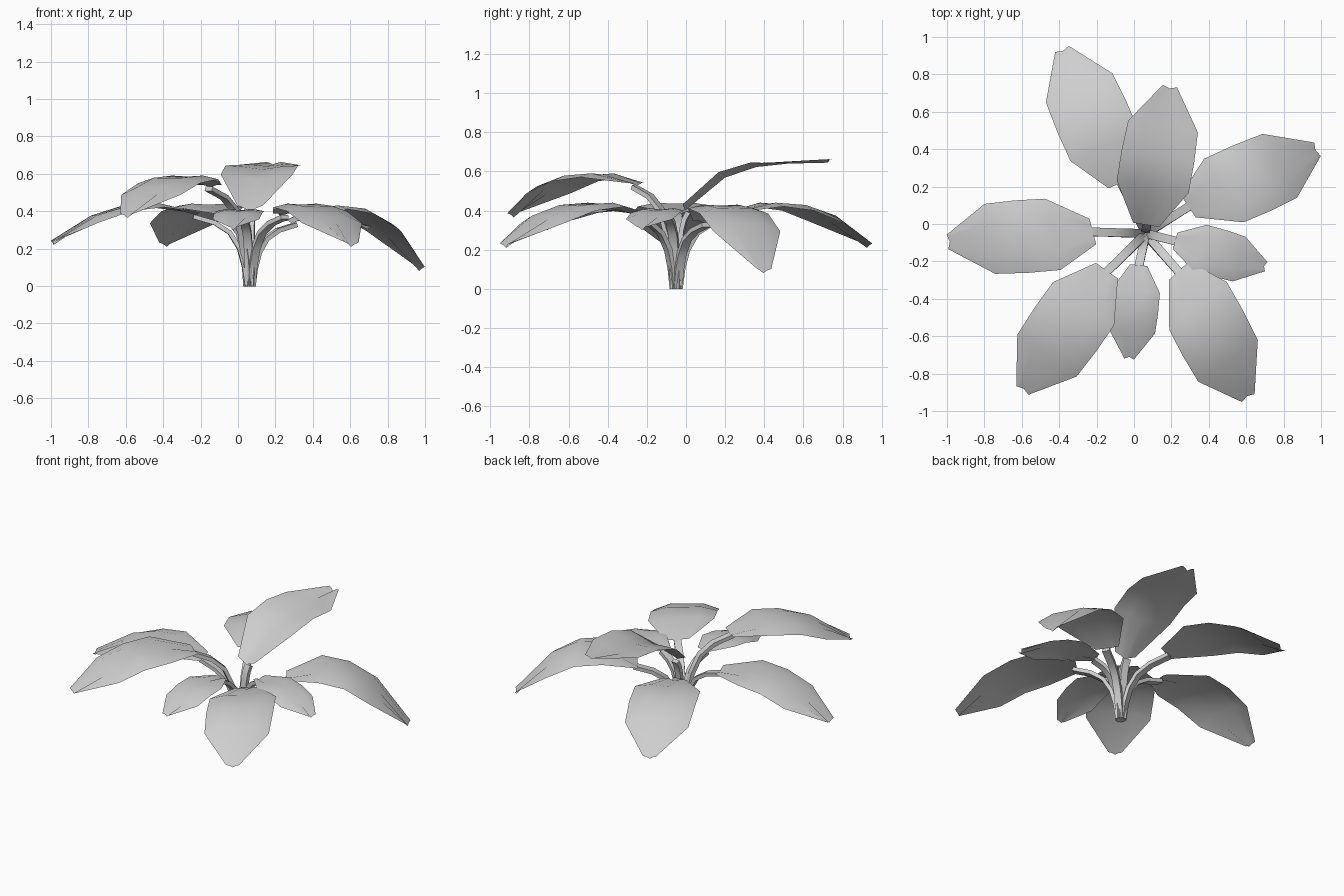
import bpy, bmesh, math
from mathutils import Vector, Matrix

cube = bpy.data.objects.get("Cube")
if cube:
    bpy.data.objects.remove(cube)

grey = bpy.data.materials.new("light_grey")
grey.use_nodes = True
grey.diffuse_color = (0.62, 0.62, 0.62, 1)
grey.node_tree.nodes["Principled BSDF"].inputs["Base Color"].default_value = (0.62, 0.62, 0.62, 1)

ROOT = Vector((0.062, -0.05, 0))
STATIONS = (0, 0.28, 0.5, 0.72, 1)      # rows along a blade
WIDTHS = (0.36, 1, 1.01, 0.97, 0.2)     # share of the half width at each row
# height of the midrib as a share of the climb, then rise of the rim per half width
ARCHED = (0.74, 1, 0.96, 0.73, 0), (0, -0.13, -0.19, -0.25, 0.05)
CLIMBING = (0, 0.69, 0.91, 0.98, 1), (0.1, 0.08, 0.05, -0.04, 0.03)


def finish(name, bm, angle):
    mesh = bpy.data.meshes.new(name)
    bm.to_mesh(mesh)
    bm.free()
    mesh.materials.append(grey)
    obj = bpy.data.objects.new(name, mesh)
    bpy.context.collection.objects.link(obj)
    bpy.ops.object.select_all(action='DESELECT')
    obj.select_set(True)
    bpy.context.view_layer.objects.active = obj
    bpy.ops.object.shade_smooth_by_angle(angle=math.radians(angle))


def skin(bm, rows, closed=False):
    """Bridge rows of points with quads."""
    rows = [[bm.verts.new(p) for p in row] for row in rows]
    count = len(rows[0])
    for a, b in zip(rows, rows[1:]):
        for i in range(count if closed else count - 1):
            j = (i + 1) % count
            bm.faces.new((a[i], a[j], b[j], b[i]))
    return rows


def blade(name, base, tip, half, heights, rims, twist):
    """Leaf blade with a shallow groove along the midrib and a notched tip."""
    base, tip = Vector(base), Vector(tip)
    axis = (tip - base).normalized()
    rows = []
    for t, w, rim, z in zip(STATIONS, WIDTHS, rims, heights):
        # the skew fades towards the tip
        turn = math.radians(90 + twist * (1.3 - t))
        side = Matrix.Rotation(turn, 2) @ axis
        mid = base.lerp(tip, t)
        row = []
        for u in (1, 0.5, 0, -0.5, -1):
            p = mid + side * (u * w * half)
            if t == 1:
                p += axis * (abs(u) * 0.012)
            lift = 0.012 * (u != 0) + rim * half * u * u
            row.append((p.x, p.y, z + lift))
        rows.append(row)
    bm = bmesh.new()
    skin(bm, rows)
    bmesh.ops.recalc_face_normals(bm, faces=bm.faces)
    if sum(f.normal.z for f in bm.faces) < 0:
        bmesh.ops.reverse_faces(bm, faces=bm.faces)
    finish(name, bm, 60)


def stem(name, base, z, tip):
    """Flattened four-sided stem that climbs steeply and bends out to the blade."""
    out = (Vector(tip) - Vector(base)).normalized().to_3d()
    start = ROOT + out * 0.014
    end = Vector((*base, z - 0.008)) + out * 0.02
    path = []
    for f, h in ((0, 0), (0.05, 0.28), (0.14, 0.54), (0.32, 0.77), (0.6, 0.91), (1, 1)):
        p = start.lerp(end, f)
        p.z = end.z * h
        path.append(p)
    side = Vector((-out.y, out.x, 0))
    last = len(path) - 1
    rings = []
    for i, p in enumerate(path):
        tangent = (path[min(i + 1, last)] - path[max(i - 1, 0)]).normalized()
        up = tangent.cross(side).normalized()
        rings.append([p + side * (a * 0.023) + up * (b * 0.012)
                      for a, b in ((1, 1), (-1, 1), (-1, -1), (1, -1))])
    bm = bmesh.new()
    rows = skin(bm, rings, closed=True)
    bm.faces.new(rows[0])
    bm.faces.new(rows[-1])
    bmesh.ops.recalc_face_normals(bm, faces=bm.faces)
    finish(name, bm, 40)


# name, blade base, blade tip, half width, low and high midrib height, skew, shape
LEAVES = [
    ("back_right", (-0.07, 0.22), (-0.38, 0.925), 0.2, 0.21, 0.435, 0, ARCHED),
    ("back_tall", (0.065, -0.005), (0.19, 0.725), 0.195, 0.4, 0.645, 0, CLIMBING),
    ("back_left", (0.29, 0.095), (0.97, 0.395), 0.2, 0.08, 0.425, 8, ARCHED),
    ("small_left", (0.22, -0.09), (0.695, -0.225), 0.128, 0.3, 0.405, 0, ARCHED),
    ("front_left", (0.24, -0.25), (0.605, -0.92), 0.2, 0.21, 0.435, 11, ARCHED),
    ("small_front", (0.025, -0.22), (-0.025, -0.71), 0.128, 0.3, 0.405, 0, ARCHED),
    ("front_right", (-0.145, -0.25), (-0.59, -0.88), 0.2, 0.365, 0.585, 0, ARCHED),
    ("side_right", (-0.22, -0.04), (-0.985, -0.095), 0.195, 0.22, 0.435, 8, ARCHED),
]

for name, base, tip, half, low, high, twist, (ribs, rims) in LEAVES:
    heights = [low + (high - low) * k for k in ribs]
    blade(name + "_leaf", base, tip, half, heights, rims, twist)
    stem(name + "_stem", base, heights[0], tip)
